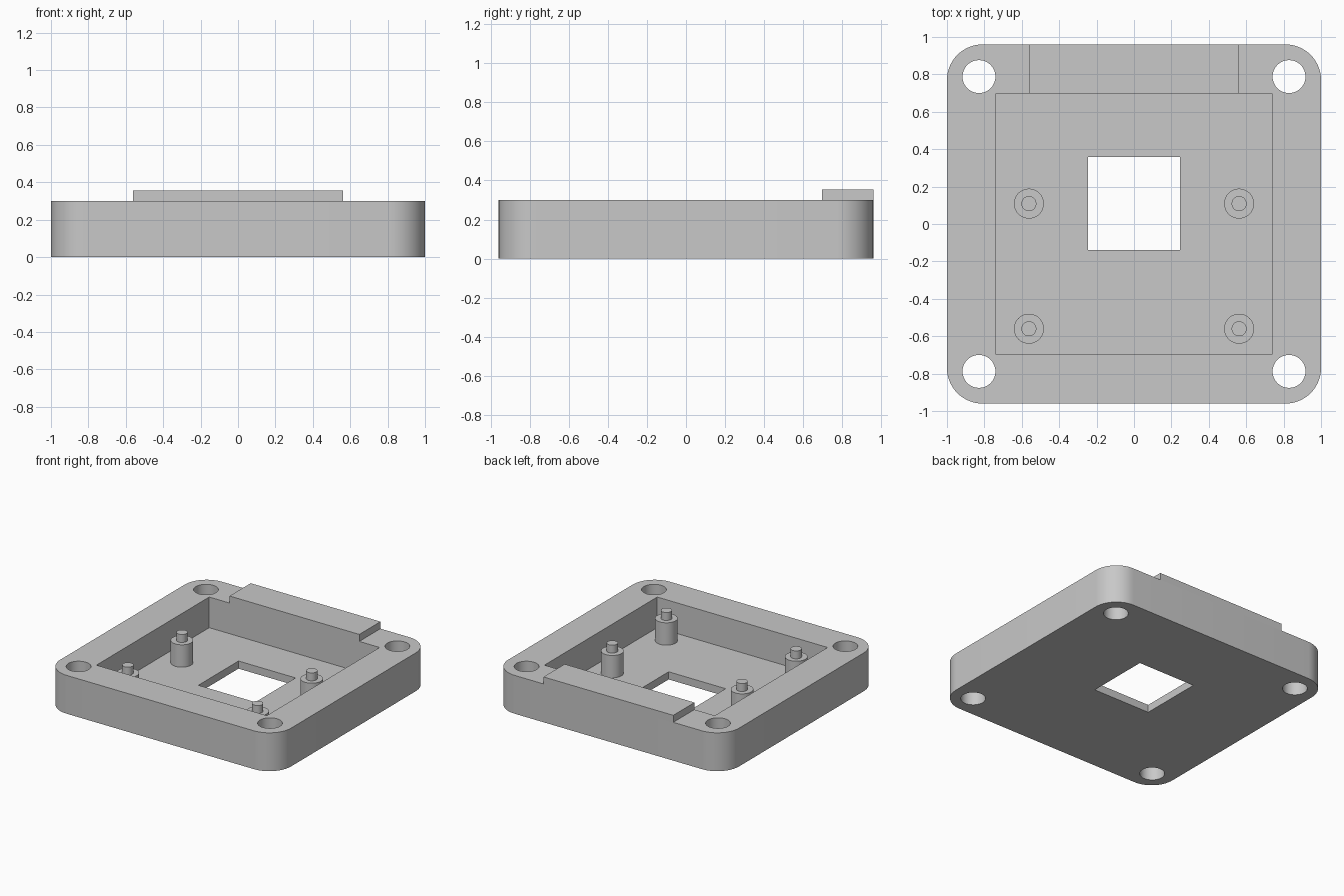
import bpy
import bmesh
import math
from mathutils import Matrix

default = bpy.data.objects.get("Cube")
if default:
    bpy.data.objects.remove(default, do_unlink=True)

# Main dimensions
HALF_X, HALF_Y, RIM = 1.0, 0.96, 0.30
FLOOR = 0.06
POCKET_X, POCKET_Y = 0.738, 0.698
CORNER = 0.19

grey = bpy.data.materials.new("plain grey")
grey.use_nodes = True
grey.diffuse_color = (0.58, 0.58, 0.58, 1)
grey.node_tree.nodes["Principled BSDF"].inputs["Base Color"].default_value = grey.diffuse_color


def finish(name, bm):
    """Turn a bmesh into a grey object."""
    mesh = bpy.data.meshes.new(name)
    bm.to_mesh(mesh)
    bm.free()
    mesh.materials.append(grey)
    obj = bpy.data.objects.new(name, mesh)
    bpy.context.collection.objects.link(obj)
    return obj


def activate(obj):
    bpy.ops.object.select_all(action="DESELECT")
    obj.select_set(True)
    bpy.context.view_layer.objects.active = obj


def block(name, x, y, z, radius=0):
    """Box from (min, max) pairs, with optional rounded upright edges."""
    bm = bmesh.new()
    spans = (x, y, z)
    place = Matrix.Translation([(a + b) / 2 for a, b in spans])
    size = Matrix.Diagonal([b - a for a, b in spans] + [1])
    bmesh.ops.create_cube(bm, size=1, matrix=place @ size)
    if radius:
        upright = [e for e in bm.edges
                   if abs(e.verts[0].co.z - e.verts[1].co.z) > 0.01]
        bmesh.ops.bevel(bm, geom=upright, offset=radius, offset_type="OFFSET",
                        segments=14, profile=0.5, affect="EDGES")
    return finish(name, bm)


def add_cylinder(bm, x, y, radius, low, high):
    bmesh.ops.create_cone(bm, cap_ends=True, segments=48, radius1=radius,
                          radius2=radius, depth=high - low,
                          matrix=Matrix.Translation((x, y, (low + high) / 2)))


def cut(target, cutter):
    mod = target.modifiers.new("cut", "BOOLEAN")
    mod.operation = "DIFFERENCE"
    mod.solver = "EXACT"
    mod.object = cutter
    activate(target)
    bpy.ops.object.modifier_apply(modifier=mod.name)
    bpy.data.objects.remove(cutter, do_unlink=True)


# Tray body with pocket, square window and four corner screw holes
body = block("tray_body", (-HALF_X, HALF_X), (-HALF_Y, HALF_Y), (0, RIM), CORNER)
cut(body, block("pocket_cutter", (-POCKET_X, POCKET_X), (-POCKET_Y, POCKET_Y), (FLOOR, 0.5)))
cut(body, block("window_cutter", (-0.247, 0.247), (-0.138, 0.359), (-0.1, 0.2)))
holes = bmesh.new()
for sx in (-1, 1):
    for sy in (-1, 1):
        add_cylinder(holes, sx * 0.829, sy * 0.788, 0.088, -0.1, 0.5)
cut(body, finish("screw_hole_cutter", holes))
activate(body)
bpy.ops.object.shade_smooth_by_angle(angle=math.radians(30))

# Raised lip on the back wall
block("back_lip", (-0.562, 0.562), (POCKET_Y, HALF_Y), (RIM, 0.355))

# Standoffs with locating pins
for side, x in (("left", 0.562), ("right", -0.562)):
    for end, y in (("front", -0.56), ("back", 0.109)):
        for part, radius, low, high in (("standoff", 0.08, FLOOR, 0.235),
                                        ("pin", 0.04, 0.235, 0.297)):
            bm = bmesh.new()
            add_cylinder(bm, x, y, radius, low, high)
            activate(finish(f"{end}_{side}_{part}", bm))
            bpy.ops.object.shade_smooth_by_angle(angle=math.radians(30))
